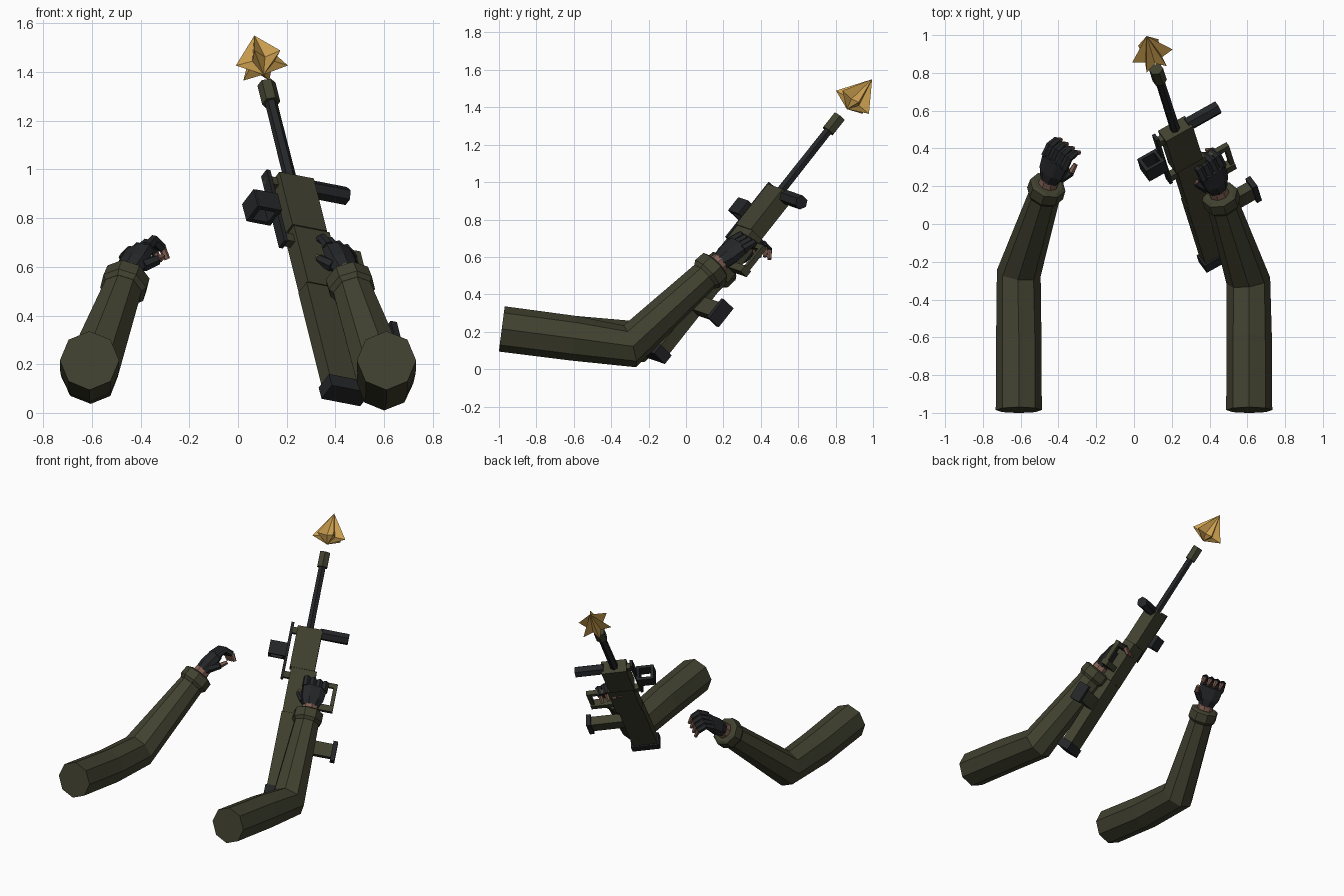
import bpy, bmesh, math
from mathutils import Vector, Matrix

if "Cube" in bpy.data.objects:
    bpy.data.objects.remove(bpy.data.objects["Cube"])


def material(name, rgb):
    m = bpy.data.materials.new(name)
    m.diffuse_color = (*rgb, 1)
    m.use_nodes = True
    m.node_tree.nodes["Principled BSDF"].inputs["Base Color"].default_value = m.diffuse_color
    return m


OLIVE = material("olive", (0.052, 0.053, 0.029))
BLACK = material("soft_black", (0.018, 0.019, 0.021))
SKIN = material("skin", (0.22, 0.115, 0.085))
GOLD = material("gold", (0.64, 0.37, 0.085))


def finish(name, bm, mat):
    bmesh.ops.recalc_face_normals(bm, faces=bm.faces)
    me = bpy.data.meshes.new(name)
    bm.to_mesh(me)
    bm.free()
    me.materials.append(mat)
    ob = bpy.data.objects.new(name, me)
    bpy.context.collection.objects.link(ob)
    return ob


def loft(name, pts, sizes, mat, sides=8, up=(0, 0, 1), turn=0.0):
    """Skin polygon rings along a path; a size is a radius or (side, up) radii."""
    pts = [Vector(p) for p in pts]
    bm = bmesh.new()
    rings = []
    for i, p in enumerate(pts):
        t = Vector()
        if i > 0:
            t += (p - pts[i - 1]).normalized()
        if i < len(pts) - 1:
            t += (pts[i + 1] - p).normalized()
        t.normalize()
        side = t.cross(Vector(up)).normalized()
        top = side.cross(t)
        s = sizes[i] if isinstance(sizes[i], tuple) else (sizes[i], sizes[i])
        ring = []
        for k in range(sides):
            a = math.tau * k / sides + turn
            ring.append(bm.verts.new(p + side * s[0] * math.cos(a) + top * s[1] * math.sin(a)))
        rings.append(ring)
    for r0, r1 in zip(rings, rings[1:]):
        for k in range(sides):
            j = (k + 1) % sides
            bm.faces.new((r0[k], r0[j], r1[j], r1[k]))
    bm.faces.new(rings[0])
    bm.faces.new(rings[-1])
    return finish(name, bm, mat)


# Rifle frame: distance back from the muzzle, sideways drop, thickness
MUZZLE = Vector((0.117, 0.82, 1.35))
F = Vector((-0.193, 0.608, 0.770)).normalized()
D = Vector((0.86, 0.46, -0.19))
D = (D - F * D.dot(F)).normalized()
W = F.cross(D)


def gun(l, d=0.0, w=0.0):
    return MUZZLE - F * l + D * d + W * w


def gun_box(name, l, d, w, mat):
    """Box in rifle space from (min, max) ranges."""
    bm = bmesh.new()
    bmesh.ops.create_cube(bm, size=1)
    for v in bm.verts:
        v.co = gun(*[(r[0] + r[1]) / 2 + c * (r[1] - r[0]) for r, c in zip((l, d, w), v.co)])
    return finish(name, bm, mat)


# Rifle body and barrel
gun_box("handguard", (0.52, 0.80), (-0.08, 0.085), (-0.045, 0.045), OLIVE)
gun_box("receiver", (0.80, 1.10), (-0.07, 0.10), (-0.04, 0.04), OLIVE)
gun_box("stock", (1.10, 1.62), (-0.075, 0.085), (-0.036, 0.036), OLIVE)
gun_box("butt_pad", (1.60, 1.66), (-0.085, 0.10), (-0.045, 0.045), BLACK)
loft("barrel", [gun(0.55), gun(0.08)], [0.027, 0.025], BLACK, 6, D)
loft("muzzle_brake", [gun(0.10), gun(0.0)], [0.038, 0.038], OLIVE, 6, D)

# Foregrip, magazine and its base
loft("foregrip", [gun(0.54, 0.07), gun(0.54, 0.26)], [0.038, 0.038], BLACK, 6, F)
gun_box("magazine", (1.25, 1.34), (0.07, 0.30), (-0.03, 0.03), OLIVE)
gun_box("magazine_base", (1.23, 1.36), (0.295, 0.325), (-0.04, 0.04), BLACK)

# Guard loop
gun_box("guard_front", (0.85, 0.88), (0.08, 0.25), (-0.015, 0.015), OLIVE)
gun_box("guard_outer", (0.85, 1.04), (0.225, 0.25), (-0.015, 0.015), OLIVE)
gun_box("guard_back", (1.00, 1.04), (0.08, 0.25), (-0.025, 0.025), OLIVE)

# Sight rail, posts and open square sight
gun_box("sight_rail", (0.50, 0.88), (-0.125, -0.107), (-0.024, 0.024), BLACK)
for i, l in enumerate((0.53, 0.83)):
    gun_box("rail_post_%d" % i, (l, l + 0.04), (-0.125, -0.07), (-0.02, 0.02), OLIVE)
for side in (-1, 1):
    gun_box("sight_wall_%d" % side, (0.65, 0.74), (-0.225, -0.12),
            (side * 0.042 - 0.009, side * 0.042 + 0.009), BLACK)
gun_box("sight_roof", (0.65, 0.74), (-0.235, -0.215), (-0.05, 0.05), BLACK)
gun_box("sight_floor", (0.65, 0.74), (-0.14, -0.12), (-0.05, 0.05), BLACK)

# Muzzle flash: six pointed star cone
bm = bmesh.new()
center = Vector((0.098, 0.89, 1.427))
apex = bm.verts.new((0.067, 0.995, 1.55))
root = bm.verts.new((0.105, 0.86, 1.39))
right = F.cross(Vector((0, 0, 1))).normalized()
high = right.cross(F)
ring = []
for k in range(12):
    a = math.tau * k / 12
    r = 0.055 if k % 2 else 0.112
    ring.append(bm.verts.new(center + (right * math.cos(a) + high * math.sin(a)) * r))
for k in range(12):
    bm.faces.new((ring[k], ring[(k + 1) % 12], apex))
    bm.faces.new((ring[(k + 1) % 12], ring[k], root))
finish("muzzle_flash", bm, GOLD)


def arm(tag, s, elbow, wrist, f):
    """Sleeve, cuff, wrist and curled hand; s is the side of the body."""
    elbow, wrist = Vector(elbow), Vector(wrist)
    loft(tag + "_sleeve", [(s * 0.61, -0.985, 0.215), (s * 0.61, -0.6, 0.165), elbow, wrist],
         [0.122, 0.120, 0.117, 0.082], OLIVE)
    t = (wrist - elbow).normalized()
    loft(tag + "_cuff", [wrist - t * 0.045, wrist - t * 0.025, wrist + t * 0.035, wrist + t * 0.045],
         [0.085, 0.100, 0.098, 0.080], OLIVE)
    f = Vector(f).normalized()
    n = Vector((s * 0.5, -0.2, 0.8))
    n = (n - f * n.dot(f)).normalized()
    row = f.cross(n) if s < 0 else n.cross(f)
    base = wrist + t * 0.06
    loft(tag + "_wrist", [wrist + t * 0.03, base + f * 0.02], [0.056, 0.052], SKIN, 8, n)
    loft(tag + "_palm", [base + f * 0.015, base + f * 0.07, base + f * 0.155],
         [(0.055, 0.048), (0.078, 0.05), (0.086, 0.038)], BLACK, 8, n, math.pi / 8)
    # Four fingers: two gloved joints and a bare tip
    for i in range(4):
        p = base + f * 0.14 + row * (0.042 * (i - 1.5)) + n * 0.008
        q = p + f * 0.065 - n * 0.015
        m = q + f * 0.012 - n * 0.055
        e = m - f * 0.022 - n * 0.045
        loft("%s_finger_%d" % (tag, i), [p, q, m], [0.024, 0.023, 0.020], BLACK, 6, row)
        loft("%s_fingertip_%d" % (tag, i), [m, e], [0.016, 0.012], SKIN, 6, row)
    # Thumb
    p = base + f * 0.05 + row * 0.05 - n * 0.015
    q = p + f * 0.055 + row * 0.035 - n * 0.03
    e = q + f * 0.045 - n * 0.02
    loft(tag + "_thumb", [p, q], [0.027, 0.022], BLACK, 6, n)
    loft(tag + "_thumb_tip", [q, e], [0.018, 0.013], SKIN, 6, n)


arm("left_arm", -1, (-0.61, -0.26, 0.148), (-0.465, 0.18, 0.53), (0.25, 0.75, 0.6))
arm("right_arm", 1, (0.605, -0.30, 0.122), (0.462, 0.13, 0.525), (-0.22, 0.68, 0.62))
